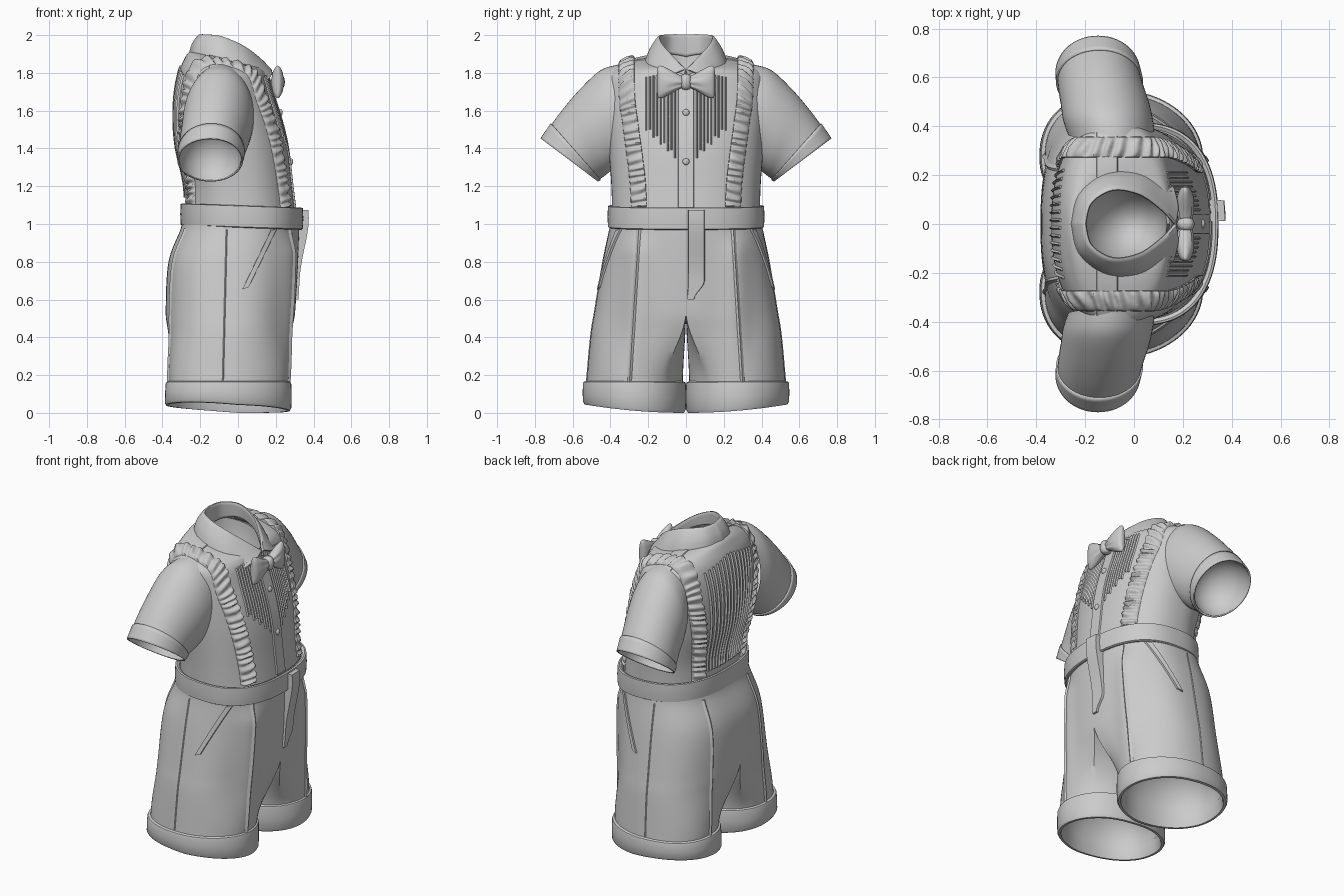
import bpy, bmesh, math
from mathutils import Vector
from mathutils.bvhtree import BVHTree

if "Cube" in bpy.data.objects:
    bpy.data.objects.remove(bpy.data.objects["Cube"])

V = Vector


def mix(a, b, t):
    return a + (b - a) * t


def smooth(t):
    t = max(0, min(1, t))
    return t * t * (3 - 2 * t)


def spline(rows, n):
    """Catmull-Rom interpolation of number rows."""
    out = []
    for i in range(len(rows) - 1):
        p = [rows[max(0, min(len(rows) - 1, i + k))] for k in (-1, 0, 1, 2)]
        for s in range(n):
            t = s / n
            out.append(tuple(b + .5 * t * (c - a + t * (2 * a - 5 * b + 4 * c - d + t * (3 * (b - c) + d - a)))
                             for a, b, c, d in zip(*p)))
    return out + [tuple(rows[-1])]


def power(v, n):
    return math.copysign(abs(v) ** (2 / n), v)


def build(name, rings, closed=True, mirror=False, thick=0, angle=40, drop=None):
    """Skin a list of point rings; returns a ray-cast tree of the surface."""
    n = len(rings[0])
    verts = [V(p) for r in rings for p in r]
    faces = []
    for i in range(len(rings) - 1):
        for k in range(n if closed else n - 1):
            if not (drop and drop(i, k)):
                j = (k + 1) % n
                faces.append((i * n + k, i * n + j, (i + 1) * n + j, (i + 1) * n + k))
    me = bpy.data.meshes.new(name)
    me.from_pydata(verts, [], faces)
    bm = bmesh.new()
    bm.from_mesh(me)
    bmesh.ops.remove_doubles(bm, verts=bm.verts, dist=1e-5)
    bmesh.ops.recalc_face_normals(bm, faces=bm.faces)
    bm.to_mesh(me)
    bm.free()
    me.shade_smooth()
    me.set_sharp_from_angle(angle=math.radians(angle))
    ob = bpy.data.objects.new(name, me)
    bpy.context.collection.objects.link(ob)
    if mirror:
        m = ob.modifiers.new("mirror", 'MIRROR')
        m.use_axis = (False, True, False)
        m.merge_threshold = .002
    if thick:
        m = ob.modifiers.new("cloth", 'SOLIDIFY')
        m.thickness, m.offset = thick, 0
    return BVHTree.FromPolygons(verts, faces)


def bowl(name, ring, depth, mirror=True):
    """Rounded lining that closes an opening, sunk along the depth vector."""
    pts = [V(p) for p in ring]
    c = sum(pts, V()) / len(pts)
    build(name, [[c.lerp(p, math.cos(a)) + V(depth) * math.sin(a) for p in pts]
                 for a in (math.pi / 2 * i / 10 for i in range(11))], mirror=mirror)


FLAT = [(-.5, 0), (-.46, 1), (0, 1), (.46, 1), (.5, 0)]
RIDGE = [(-.5, 0), (0, 1), (.5, 0)]


def drape(name, tree, samples, prof, height, mirror=True):
    """Lay a raised strip on a surface; samples are (point, ray direction, width vector)."""
    rings, last = [], None
    count = len(samples)
    for i in [0] + list(range(count)) + [count - 1]:
        p, d, w = samples[i]
        end = len(rings) in (0, count + 1)
        ring = []
        for v, h in prof:
            hit = tree.ray_cast(p + w * v - d * 2, d)[0] or last or p
            last = hit
            ring.append(hit - d * ((0 if end else h * height(i / (count - 1), v)) - .003))
        rings.append(ring)
    build(name, rings, closed=False, mirror=mirror, angle=50)


def line(a, b, d, w, n=24):
    return [(V(a).lerp(V(b), i / n), V(d), V(w)) for i in range(n + 1)]


def oval(z, xb, xf, w, n, tilt, count=96):
    cx, rx = (xb + xf) / 2, (xf - xb) / 2
    ring = []
    for k in range(count):
        a = math.tau * k / count
        x = rx * power(math.cos(a), n)
        ring.append((cx + x, w * power(math.sin(a), n), z - tilt * x))
    return ring


# shirt body: height, back, front, half width, squareness, tilt
shirt = build("shirt_body", [oval(*r) for r in spline([
    (1.0, -.28, .31, .39, 2.35, 0), (1.2, -.282, .285, .395, 2.35, 0), (1.4, -.325, .262, .41, 2.35, 0),
    (1.55, -.338, .228, .42, 2.35, 0), (1.68, -.332, .19, .425, 2.3, .04), (1.785, -.31, .165, .415, 2.2, .1),
    (1.835, -.285, .155, .36, 2.1, .17), (1.862, -.262, .15, .26, 2.1, .22), (1.868, -.235, .145, .18, 2, .25)], 6)])
bowl("neck_lining", oval(1.862, -.225, .135, .17, 2, .25), (0, 0, -.3), False)


# sleeves: top y, z, bottom y, z, back x, front x
def sleeve_ring(r, off=0):
    yt, zt, yb, zb, xb, xf = r
    ring = []
    for k in range(56):
        a = math.tau * k / 56
        s, c = .5 + .5 * math.cos(a) * (1 + off * 5), power(math.sin(a), 2.05)
        ring.append(((xb + xf) / 2 + c * ((xf - xb) / 2 + off), mix(yb, yt, s), mix(zb, zt, s)))
    return ring


sleeve_rows = spline([(.35, 1.845, .38, 1.30, -.27, .085), (.45, 1.815, .40, 1.28, -.29, .078),
                      (.56, 1.715, .425, 1.26, -.30, .062), (.67, 1.585, .445, 1.245, -.31, .038),
                      (.765, 1.45, .47, 1.23, -.315, .02)], 8)
build("sleeve", [sleeve_ring(r) for r in sleeve_rows], mirror=True)
build("sleeve_hem", [sleeve_ring(r, .002) for r in sleeve_rows[-6:]], mirror=True, thick=.01)
bowl("sleeve_lining", sleeve_ring(sleeve_rows[-2], -.005), (0, -.12, .14))

# collar: top fold edge and outer edge of one half, joined by a rolled profile
fold = spline([(-.205, 0, 1.995), (-.18, .09, 1.995), (-.09, .145, 1.985), (.02, .13, 1.94),
               (.11, .07, 1.875), (.17, .008, 1.815)], 7)
edge = spline([(-.255, 0, 1.895), (-.225, .12, 1.885), (-.12, .205, 1.86), (0, .215, 1.825),
               (.09, .19, 1.785), (.16, .15, 1.765)], 7)
rings = []
for i, (f, e) in enumerate(zip(fold, edge)):
    f, e, t = V(f), V(e), i / (len(fold) - 1)
    out = V((f.x + .04, f.y, 0)).normalized() * .012
    rings.append(spline([f - V((0, 0, mix(.11, .03, t))), f - V((0, 0, .02)) - out * .3, f + V((0, 0, .003)),
                         f.lerp(e, .45) + out, e], 4))
build("collar", rings, closed=False, mirror=True, thick=.012)

# bow tie: pinched lobes and a knot
rings = []
for y, hz, hx in spline([(.01, .026, .022), (.05, .045, .032), (.1, .073, .034), (.135, .086, .026),
                         (.15, .076, .014), (.153, .03, .004), (.153, .001, .001)], 5):
    ring = []
    for k in range(48):
        a = math.tau * k / 48
        g = 1 + .13 * math.cos(8 * a) * (1 - smooth(y / .16))
        ring.append((.21 + hx * g * math.cos(a), y, 1.752 + hz * power(math.sin(a), 2.3)))
    rings.append(ring)
build("bow_lobe", rings, mirror=True)
rings = []
for k in range(13):
    a = math.pi * (k / 12 - .5)
    c = max(.001, math.cos(a) ** .6)
    rings.append([(.212 + .036 * c * math.cos(b), .032 * c * math.sin(b), 1.752 + .042 * math.sin(a))
                  for b in (math.tau * j / 24 for j in range(24))])
build("bow_knot", rings)

# shirt front placket, buttons, pin tucks and shoulder yoke
FRONT, BACK = (-1, 0, 0), (1, 0, 0)
drape("placket", shirt, line((0, 0, 1.08), (0, 0, 1.77), FRONT, (0, .085, 0)), FLAT, lambda t, v: .012, False)
for z in (1.33, 1.59):
    x = shirt.ray_cast(V((2, 0, z)), V(FRONT))[0].x + .01
    bpy.ops.mesh.primitive_uv_sphere_add(segments=20, ring_count=10, radius=.018, location=(x, 0, z))
    bpy.context.object.name = "button"
    bpy.context.object.scale.x = .6
    bpy.ops.object.shade_smooth_by_angle()
for i in range(9):
    y = .058 + .019 * i
    drape("front_tuck", shirt, line((0, y, 1.35 + .018 * i + .025 * (i % 2)), (0, y, 1.81 - .004 * i), FRONT, (0, .013, 0)),
          RIDGE, lambda t, v: .011)
for i in range(7):
    drape("back_tuck", shirt, line((0, .016 + .024 * i, 1.14), (0, .016 + .034 * i, 1.84 - .008 * i), BACK, (0, .018, 0)),
          RIDGE, lambda t, v: .013)
drape("shoulder_yoke", shirt, line((-.11, .19, 0), (-.11, .39, 0), (0, 0, -1), (.09, 0, 0)), FLAT, lambda t, v: .008)

# ruffled suspenders: up the front, around the shoulder, down the back
path = [(0, 1.09 + .46 * i / 150) for i in range(150)]
path += [(math.pi * i / 240, 1.55) for i in range(241)]
path += [(math.pi, 1.55 - .46 * i / 150) for i in range(1, 151)]
samples = []
for a, z in path:
    h = z - 1.09 + .3 * math.sin(a)
    y = mix(mix(.25, .22, a / math.pi), .315, smooth(h / .7))
    samples.append((V((-.06, y, z)), V((-math.cos(a), 0, -math.sin(a))), V((0, .085, 0))))


def gather(t, v):
    return .02 + .008 * math.sin(t * math.tau * 41 + 3 * v + 1.3 * math.sin(t * 60)) + .003 * math.sin(t * 171 + v * 9)


drape("ruffled_strap", shirt, samples,
      [(-.5, 0), (-.48, .7), (-.36, .95), (-.2, 1.05), (0, 1.1), (.2, 1.05), (.36, .95), (.48, .7), (.5, 0)], gather)


# shorts: one half, blending from hip section into a separate leg tube
def half_ring(z, xb, xf, w, off=0, count=80):
    leg = smooth((.54 - z) / .4)
    xb, xf, w, yi = xb - off, xf + off, w + off, .017 - off
    cx, rx, cy, ry = (xb + xf) / 2, (xf - xb) / 2, (yi + w) / 2, (w - yi) / 2
    ring = []
    for k in range(count):
        f = k / count
        if f < .7:
            u = f / .7
            a, b = math.radians(mix(-126, 126, u)), math.radians(mix(-90, 90, u))
            n = 2.3 if b > 0 else 2.6
            hx, hy = cx + rx * power(math.sin(b), n), w * power(max(0, math.cos(b)), n)
            if b > 0:
                hx += .028 * math.exp(-((hy - .27) / .07) ** 2) * smooth((.98 - z) / .15)
        else:
            u = (f - .7) / .3
            a, hx, hy = math.radians(mix(126, 234, u)), mix(xf, xb, u), 0
        if hy < 1e-4:
            hy = 0
        n = 2.1 if math.cos(a) < 0 else 1.95 if math.sin(a) > 0 else 2.3
        x = mix(hx, cx + rx * power(math.sin(a), n), leg)
        y = mix(hy, cy + ry * power(math.cos(a), n), leg)
        low = max(0, 1 - z / .17)
        lift = low * (.045 * max(0, y / .54) ** 2 + .03 * max(0, -x / .39))
        ring.append((x, y, z + lift))
    return ring


rows = spline([(1.08, -.288, .315, .40), (.98, -.302, .322, .405), (.8, -.368, .318, .44), (.54, -.383, .303, .483),
               (.4, -.376, .288, .505), (.1, -.364, .265, .532)], 8)
shorts = build("shorts", [half_ring(*r) for r in rows], mirror=True,
               drop=lambda i, k: k >= 56 and rows[i + 1][0] >= .535)
cuff = spline([(.168, -.366, .268, .528, 0)], 1)
for z, off in ((.162, .013), (.15, .016), (.08, .017), (.015, .016), (.0, .009), (.0, -.006), (.03, -.012), (.15, -.012)):
    cuff.append((z, mix(-.372, -.366, z / .17), .266, .53, off))
build("leg_cuff", [half_ring(*r) for r in cuff], mirror=True)
bowl("leg_lining", half_ring(.1, -.364, .265, .532, -.012), (0, 0, .25))

# waistband with front tab and fly
build("waistband", [oval(z, -.292 - o, .332 + o, .402 + o, 2.45, .035) for z, o in
                    ((1.09, -.012), (1.098, .002), (1.095, .011), (1.04, .014), (.985, .011), (.98, .002), (.985, -.012))])
fly = line((0, .055, 1.075), (0, .055, .6), FRONT, (0, .09, 0))
fly = [(p + V((0, -.03 * smooth((t - 19) / 5), 0)), d, w * (1 - .6 * smooth((t - 19) / 5))) for t, (p, d, w) in enumerate(fly)]
drape("fly", shorts, fly, FLAT, lambda t, v: mix(.06, .016, smooth(t * 1.3)), False)

# pressed creases, side seams and slanted pockets
drape("front_crease", shorts, line((0, .25, .98), (0, .3, .16), FRONT, (0, .03, 0)), RIDGE, lambda t, v: .014)
drape("back_crease", shorts, line((0, .22, .98), (0, .28, .16), BACK, (0, .03, 0)), RIDGE, lambda t, v: .012)
drape("side_seam", shorts, line((-.06, 0, .97), (-.08, 0, .16), (0, -1, 0), (.014, 0, 0)), RIDGE, lambda t, v: .007)
drape("pocket_edge", shorts, line((.19, 0, .97), (.04, 0, .66), (0, -1, 0), (.035, 0, .012)), FLAT, lambda t, v: .014)
